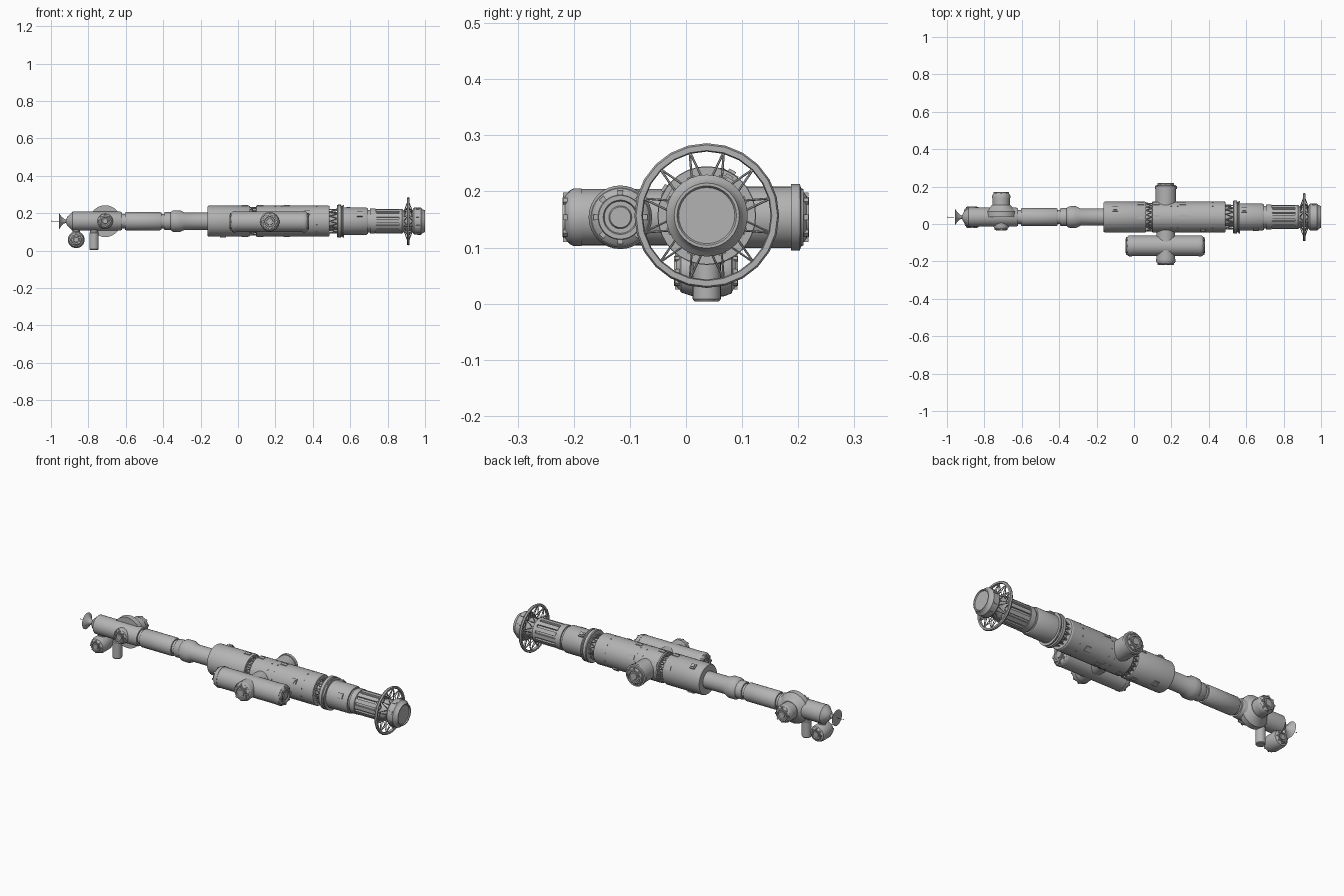
import bpy, bmesh, math
from math import sin, cos, pi, radians
from mathutils import Vector, Matrix

cube = bpy.data.objects.get("Cube")
if cube:
    bpy.data.objects.remove(cube, do_unlink=True)

CY, CZ = 0.037, 0.157          # main axis of the station
made = []

grey = bpy.data.materials.new("hull_grey")
grey.diffuse_color = (0.45, 0.45, 0.45, 1)
grey.use_nodes = True
grey.node_tree.nodes["Principled BSDF"].inputs["Base Color"].default_value = (0.45, 0.45, 0.45, 1)


def finish(name, bm):
    bmesh.ops.recalc_face_normals(bm, faces=bm.faces)
    me = bpy.data.meshes.new(name)
    bm.to_mesh(me)
    bm.free()
    ob = bpy.data.objects.new(name, me)
    bpy.context.collection.objects.link(ob)
    me.materials.append(grey)
    made.append(ob)
    return ob


def frame(axis, origin):
    """Matrix that turns local z onto the axis at the origin."""
    return Matrix.Translation(origin) @ Vector((0, 0, 1)).rotation_difference(Vector(axis)).to_matrix().to_4x4()


def lathe(name, profile, axis=(1, 0, 0), origin=(0, CY, CZ), seg=32):
    """Spin (distance, radius) pairs round an axis; ends are capped."""
    bm = bmesh.new()
    m = frame(axis, origin)
    rings = [[bm.verts.new(m @ Vector((r * cos(2 * pi * i / seg), r * sin(2 * pi * i / seg), d)))
              for i in range(seg)] for d, r in profile]
    for a, b in zip(rings, rings[1:]):
        for i in range(seg):
            j = (i + 1) % seg
            bm.faces.new((a[i], a[j], b[j], b[i]))
    bm.faces.new(rings[0])
    bm.faces.new(rings[-1])
    return finish(name, bm)


def polar(x, r, a):
    return Vector((x, CY + r * cos(a), CZ + r * sin(a)))


def struts(name, pairs, radius):
    """Thin rods between pairs of points, as one object."""
    bm = bmesh.new()
    for a, b in pairs:
        d = b - a
        bmesh.ops.create_cone(bm, cap_ends=True, segments=6, radius1=radius, radius2=radius,
                              depth=d.length, matrix=frame(d.normalized(), (a + b) / 2))
    return finish(name, bm)


def blocks(name, places, size):
    """Boxes on the hull at (x, radius, angle); size is length, width, height."""
    bm = bmesh.new()
    for x, r, a in places:
        m = Matrix.Translation(polar(x, r, a)) @ Matrix.Rotation(a - pi / 2, 4, 'X')
        bmesh.ops.create_cube(bm, size=1, matrix=m @ Matrix.Diagonal((*size, 1)))
    return finish(name, bm)


def truss(name, x0, x1, r, n):
    """Zigzag of rods between two hull ends."""
    step = 2 * pi / n
    pairs = []
    for i in range(n):
        a = i * step
        pairs += [(polar(x0, r, a), polar(x1, r, a + step / 2)),
                  (polar(x1, r, a + step / 2), polar(x0, r, a + step))]
    return struts(name, pairs, 0.003)


def hatch(name, r, axis, origin):
    """Stepped docking port at the end of a tube, with latches round it."""
    lathe(name, [(-0.006, r), (0, r), (0.004, r * 0.92), (0.008, r * 0.78), (0.012, r * 0.76),
                 (0.012, r * 0.6), (0.006, r * 0.56), (0.006, r * 0.4),
                 (0.01, r * 0.36), (0.01, r * 0.1)], axis, origin)
    bm = bmesh.new()
    m = frame(axis, origin)
    for i in range(8):
        spin = Matrix.Rotation(i * pi / 4, 4, 'Z') @ Matrix.Translation((r * 0.86, 0, 0.007))
        bmesh.ops.create_cube(bm, size=1, matrix=m @ spin @ Matrix.Diagonal((r * 0.16, r * 0.2, 0.008, 1)))
    finish(name + "_latches", bm)


def tube(name, r, axis, start, end):
    """Plain tube with a small bevel and a collar near its outer end."""
    a, b = Vector(start), Vector(end)
    n = (b - a).length
    lathe(name, [(0, r), (n - 0.022, r), (n - 0.022, r * 1.03), (n - 0.008, r * 1.03),
                 (n, r * 0.95)], axis, start)
    hatch(name + "_hatch", r * 0.93, axis, end)


# Aft dish and feed
lathe("dish", [(-0.957, 0.044), (-0.945, 0.026), (-0.93, 0.012), (-0.915, 0.008),
               (-0.915, 0.004), (-0.932, 0.008), (-0.947, 0.025), (-0.957, 0.042)])
lathe("dish_feed", [(-1, 0.001), (-0.998, 0.003), (-0.995, 0.001), (-0.92, 0.0008)], seg=8)

# Aft modules
lathe("aft_module", [(-0.92, 0.008), (-0.912, 0.025), (-0.9, 0.036), (-0.885, 0.051),
                     (-0.63, 0.051), (-0.62, 0.046), (-0.62, 0.038), (-0.6, 0.038)])
lathe("link_module", [(-0.605, 0.038), (-0.605, 0.045), (-0.598, 0.049), (-0.418, 0.049),
                      (-0.41, 0.045), (-0.41, 0.038), (-0.39, 0.038)])
lathe("neck_module", [(-0.395, 0.038), (-0.395, 0.045), (-0.39, 0.048), (-0.36, 0.048), (-0.35, 0.056),
                      (-0.34, 0.058), (-0.31, 0.058), (-0.285, 0.046), (-0.15, 0.046)])

# Main hull
lathe("main_hull_aft", [(-0.162, 0.046), (-0.162, 0.079), (-0.156, 0.083), (0.058, 0.083),
                        (0.065, 0.079), (0.065, 0.06)])
lathe("main_core", [(0.05, 0.062), (0.11, 0.062)])
truss("main_truss", 0.064, 0.097, 0.074, 18)
lathe("main_hull_fore", [(0.095, 0.06), (0.095, 0.079), (0.1, 0.083), (0.484, 0.083),
                         (0.49, 0.079), (0.49, 0.055)])
lathe("fore_core", [(0.48, 0.05), (0.54, 0.05)])
truss("fore_truss", 0.489, 0.534, 0.064, 14)

# Fore modules
lathe("fore_flange", [(0.53, 0.05), (0.53, 0.085), (0.534, 0.088), (0.55, 0.088), (0.553, 0.081),
                      (0.557, 0.081), (0.56, 0.087), (0.566, 0.087), (0.566, 0.07)])
lathe("fore_module", [(0.56, 0.073), (0.685, 0.073), (0.694, 0.068), (0.694, 0.06), (0.705, 0.06),
                      (0.705, 0.067), (0.735, 0.067), (0.735, 0.062), (0.74, 0.062), (0.74, 0.057),
                      (0.86, 0.057), (0.86, 0.065), (0.878, 0.065), (0.885, 0.058),
                      (0.9, 0.054), (0.94, 0.05)])
blocks("fore_rails", [(0.8, 0.061, i * pi / 6) for i in range(12)], (0.125, 0.021, 0.008))
lathe("nose_cap", [(0.93, 0.05), (0.935, 0.065), (0.942, 0.072), (0.978, 0.073), (0.985, 0.066),
                   (0.99, 0.062), (1.0, 0.058), (1.0, 0.053), (0.995, 0.05), (0.995, 0.02)])
blocks("nose_lugs", [(0.962, 0.072, i * pi / 4 + pi / 8) for i in range(8)], (0.02, 0.014, 0.006))

# Antenna hoop on its spokes
hoop = lathe("hoop", [(0.903, 0.116), (0.903, 0.126), (0.91, 0.129), (0.917, 0.126),
                      (0.917, 0.116), (0.91, 0.114), (0.903, 0.116)], seg=24)
bm = bmesh.new()
bm.from_mesh(hoop.data)
bmesh.ops.delete(bm, geom=[f for f in bm.faces if len(f.verts) > 4], context='FACES_ONLY')
bmesh.ops.remove_doubles(bm, verts=bm.verts, dist=1e-5)
bmesh.ops.recalc_face_normals(bm, faces=bm.faces)
bm.to_mesh(hoop.data)
bm.free()
spokes = []
for i in range(12):
    a = i * pi / 6 + pi / 12
    top = polar(0.91, 0.118, a)
    for x in (0.888, 0.932):
        for side in (-1, 1):
            spokes.append((polar(x, 0.054, a + side * pi / 14), top))
struts("hoop_spokes", spokes, 0.002)

# Cross module on the right flank and the port opposite
hub = Vector((0.17, -0.117, 0.154))
tube("cross_pod_fore", 0.055, (1, 0, 0), hub, hub + Vector((0.197, 0, 0)))
tube("cross_pod_aft", 0.055, (-1, 0, 0), hub, hub - Vector((0.203, 0, 0)))
tube("cross_arm", 0.05, (0, -1, 0), (0.17, CY, 0.154), (0.17, -0.208, 0.154))
lathe("side_port", [(0, 0.055), (0.15, 0.055), (0.15, 0.059), (0.166, 0.059),
                    (0.168, 0.052), (0.172, 0.05)], (0, 1, 0), (0.17, CY, 0.154))
hatch("side_port_hatch", 0.047, (0, 1, 0), (0.17, 0.207, 0.154))

# Aft side ports
lathe("aft_port_base", [(0, 0.085), (0.03, 0.085), (0.046, 0.066), (0.064, 0.05)],
      (0, 1, 0), (-0.71, CY, CZ))
tube("aft_port_left", 0.047, (0, 1, 0), (-0.71, CY, CZ), (-0.71, 0.16, CZ))
tube("aft_port_right", 0.04, (0, -1, 0), (-0.71, CY, CZ), (-0.71, -0.022, CZ))

# Pods hung under the aft module
lathe("under_pipe", [(0.004, 0.022), (0.008, 0.025), (0.094, 0.025), (0.098, 0.021), (0.11, 0.021)],
      (0, 0, 1), (-0.77, CY, 0))
lathe("under_pod_neck", [(0.09, 0.02), (0.125, 0.02)], (0, 0, 1), (-0.865, CY, 0))
lathe("under_pod", [(-0.05, 0.03), (-0.046, 0.038), (-0.025, 0.045), (0.03, 0.045), (0.044, 0.04),
                    (0.048, 0.03)], (0, 1, 0), (-0.865, CY, 0.058))
hatch("under_pod_hatch", 0.035, (0, -1, 0), (-0.865, CY - 0.046, 0.058))
hatch("under_pod_back", 0.035, (0, 1, 0), (-0.865, CY + 0.044, 0.058))

# Equipment boxes, hull plates and bolts
deg = radians
blocks("equipment_boxes", [(0.37, 0.083, deg(147)), (0.59, 0.073, deg(60)), (0.65, 0.073, deg(150)),
                           (-0.1, 0.083, deg(60)), (0.37, 0.083, deg(-50)), (-0.08, 0.083, deg(-70))],
       (0.03, 0.028, 0.01))
blocks("box_lids", [(0.37, 0.09, deg(147)), (0.59, 0.08, deg(60)), (-0.1, 0.09, deg(60))],
       (0.018, 0.014, 0.006))
blocks("hull_plates", [(x, 0.083, deg(a)) for x in (0.035, 0.12, 0.26) for a in (30, 90, 210, 270)],
       (0.035, 0.022, 0.005))
blocks("hull_bolts", [(x, 0.083, deg(a)) for x in (0.2, 0.235, 0.42) for a in range(15, 360, 30)],
       (0.008, 0.006, 0.004))

# Smooth round surfaces, keeping hard edges
bpy.ops.object.select_all(action='DESELECT')
for ob in made:
    ob.select_set(True)
bpy.context.view_layer.objects.active = made[0]
bpy.ops.object.shade_smooth_by_angle(angle=radians(32))
